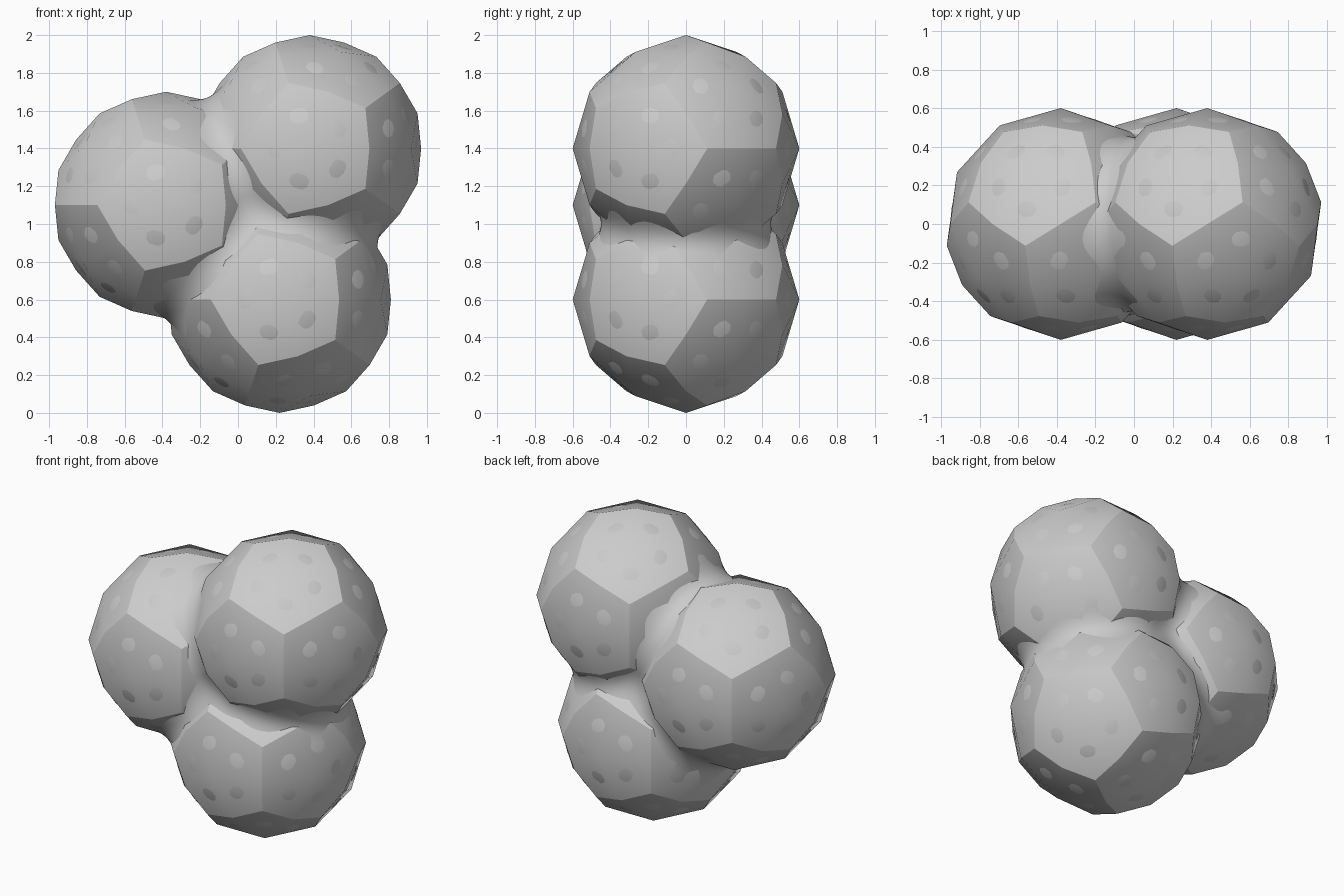
import bpy, bmesh, math
from mathutils import Vector

if "Cube" in bpy.data.objects:
    bpy.data.objects.remove(bpy.data.objects["Cube"])

R = 0.60          # faceted ball radius
CORE_R = 0.57     # radius of the soft inner core
BLEND = 0.15      # width of the soft fillet between balls
CENTRES = {
    "left_ball": Vector((-0.38, 0, 1.10)),
    "upper_ball": Vector((0.38, 0, 1.40)),
    "lower_ball": Vector((0.22, 0, 0.60)),
}


def finish(name, bm, location=(0, 0, 0), angle=30):
    bmesh.ops.recalc_face_normals(bm, faces=bm.faces)
    me = bpy.data.meshes.new(name)
    bm.to_mesh(me)
    bm.free()
    ob = bpy.data.objects.new(name, me)
    ob.location = location
    bpy.context.collection.objects.link(ob)
    bpy.ops.object.select_all(action='DESELECT')
    ob.select_set(True)
    bpy.context.view_layer.objects.active = ob
    bpy.ops.object.shade_smooth_by_angle(angle=math.radians(angle))
    return ob


# Faceted ball: twelve domed pentagons, each icosahedron face split into six
def faceted_ball(name, centre):
    ico = bmesh.new()
    bmesh.ops.create_icosphere(ico, subdivisions=1, radius=1)
    bm = bmesh.new()

    def point(p):
        p = p.normalized() * R
        return bm.verts.new((-p.x, p.z, p.y))   # a pentagon faces front and back

    for f in ico.faces:
        corners = [v.co for v in f.verts]
        mid = sum(corners, Vector())
        for i in range(3):
            a, b = corners[i], corners[(i + 1) % 3]
            for start, end in ((a, a + b), (a + b, b)):
                bm.faces.new([point(start), point(end), point(mid)])
    ico.free()
    bmesh.ops.remove_doubles(bm, verts=bm.verts, dist=0.001)
    return finish(name, bm, centre)


for name, centre in CENTRES.items():
    faceted_ball(name, centre)


# Soft core: a fine sphere pushed out to the smooth union of the three balls
def smooth_min(a, b):
    h = max(BLEND - abs(a - b), 0) / BLEND
    return min(a, b) - h * h * BLEND / 4


def distance(p):
    d = [(p - c).length - CORE_R for c in CENTRES.values()]
    return smooth_min(smooth_min(d[0], d[1]), d[2])


origin = sum(CENTRES.values(), Vector()) / 3
core = bmesh.new()
bmesh.ops.create_icosphere(core, subdivisions=6, radius=1)
for v in core.verts:
    ray = v.co.normalized()
    lo, hi = 0.1, 1.4
    for _ in range(18):
        m = (lo + hi) / 2
        if distance(origin + ray * m) < 0:
            lo = m
        else:
            hi = m
    v.co = origin + ray * lo
finish("blended_core", core, angle=60)
